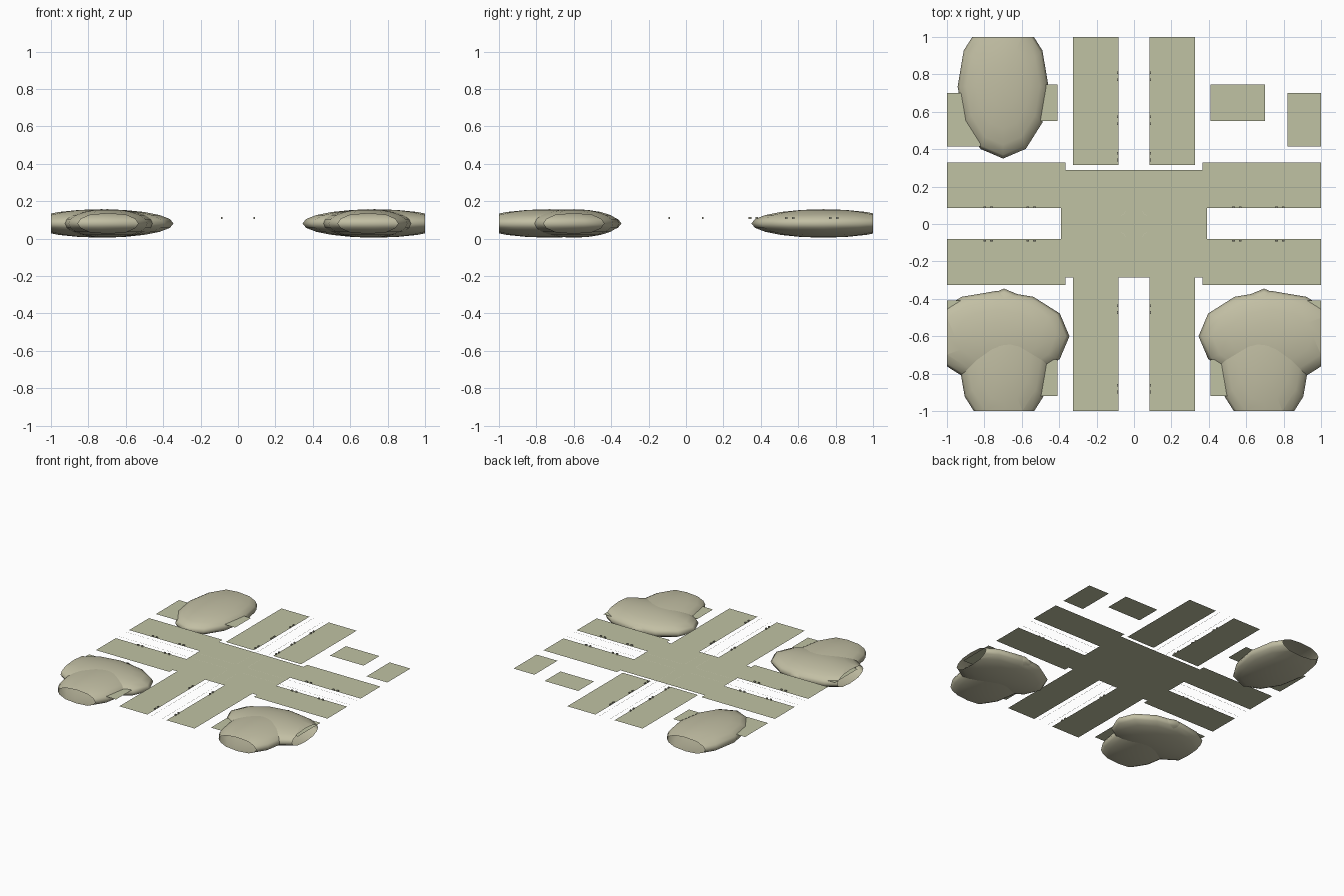
import bpy, bmesh, math
from mathutils import Matrix, Vector

if "Cube" in bpy.data.objects:
    bpy.data.objects.remove(bpy.data.objects["Cube"])

Z = 0.105          # height of the paved level
BLOB_Z = 0.081     # mid height of the shrubs


def material(name, rgb):
    mat = bpy.data.materials.new(name)
    mat.diffuse_color = (*rgb, 1)
    mat.use_nodes = True
    mat.node_tree.nodes["Principled BSDF"].inputs["Base Color"].default_value = mat.diffuse_color
    return mat


PAVING = material("paving", (0.53, 0.545, 0.37))
LEAVES = material("leaves", (0.54, 0.52, 0.37))
LINES = material("lines", (0.66, 0.64, 0.48))
METAL = material("fittings", (0.40, 0.40, 0.30))


def make_object(name, bm, mat):
    mesh = bpy.data.meshes.new(name)
    bm.to_mesh(mesh)
    bm.free()
    mesh.materials.append(mat)
    ob = bpy.data.objects.new(name, mesh)
    bpy.context.collection.objects.link(ob)
    return ob


def panel(name, x0, x1, y0, y1, z=Z):
    bm = bmesh.new()
    bm.faces.new([bm.verts.new(p) for p in
                  ((x0, y0, z), (x1, y0, z), (x1, y1, z), (x0, y1, z))])
    return make_object(name, bm, PAVING)


def shrub(name, x, y, along_x, cut):
    """Flattened 12-sided ellipsoid, trimmed open at the tile border."""
    bm = bmesh.new()
    bmesh.ops.create_uvsphere(bm, u_segments=12, v_segments=10, radius=1)
    bm.transform(Matrix.Diagonal((0.243, 0.385, 0.076, 1)))
    if along_x:
        bm.transform(Matrix.Rotation(math.pi / 2, 4, 'Z'))
    bm.transform(Matrix.Translation((x, y, BLOB_Z)))
    bmesh.ops.bisect_plane(bm, geom=bm.verts[:] + bm.edges[:] + bm.faces[:],
                           plane_co=cut, plane_no=cut, clear_outer=True)
    for f in bm.faces:
        f.smooth = True
    return make_object(name, bm, LEAVES)


def road_line(name, sx, sy):
    """Thin flat ribbon following the road edge round one corner."""
    bm = bmesh.new()
    rows = []
    for off in (0.0442, 0.0458):
        r = 0.075 - off
        pts = [(off, 1.0)]
        for i in range(7):
            a = math.pi + i * math.pi / 12
            pts.append((0.075 + r * math.cos(a), 0.075 + r * math.sin(a)))
        pts.append((1.0, off))
        rows.append([bm.verts.new((sx * px, sy * py, Z + 0.001)) for px, py in pts])
    for i in range(len(rows[0]) - 1):
        f = bm.faces.new((rows[0][i], rows[1][i], rows[1][i + 1], rows[0][i + 1]))
        f.normal_update()
        if f.normal.z < 0:
            f.normal_flip()
    return make_object(name, bm, LINES)


def kerb_fittings(name, spots):
    """Pairs of little blocks along the pavement edge."""
    bm = bmesh.new()
    for x, y, along_x in spots:
        for d in (-0.018, 0.018):
            px, py = (x + d, y) if along_x else (x, y + d)
            size = (0.014, 0.008, 0.010) if along_x else (0.008, 0.014, 0.010)
            m = Matrix.Translation((px, py, Z + 0.006)) @ Matrix.Diagonal((*size, 1))
            bmesh.ops.create_cube(bm, size=1, matrix=m)
    return make_object(name, bm, METAL)


# Crossing slab
panel("crossing_slab", -0.39, 0.39, -0.285, 0.29)

# Pavements, road-edge lines
for sx, ew in ((-1, "west"), (1, "east")):
    xs = sorted((sx * 0.083, sx * 0.325))
    panel(f"north_pavement_{ew}", *xs, 0.315, 1, Z + 0.0005)
    panel(f"south_pavement_{ew}", *xs, -1, -0.28, Z + 0.0005)
    xs = sorted((sx * 0.365, sx))
    panel(f"{ew}_pavement_north", *xs, 0.085, 0.33, Z + 0.0005)
    panel(f"{ew}_pavement_south", *xs, -0.325, -0.08, Z + 0.0005)
    for sy, ns in ((-1, "south"), (1, "north")):
        road_line(f"road_line_{ns}_{ew}", sx, sy)

    # Building plots
    inner = sorted((sx * 0.41, sx * 0.70))
    outer = sorted((sx * 0.82, sx))
    panel(f"north_inner_plot_{ew}", *inner, 0.55, 0.745)
    panel(f"north_outer_plot_{ew}", *outer, 0.415, 0.70)
    panel(f"south_inner_plot_{ew}", *inner, -0.92, -0.725)
    panel(f"south_outer_plot_{ew}", *outer, -0.69, -0.41)

    # Southern shrubs
    shrub(f"shrub_south_{ew}", sx * 0.695, -0.73, False, Vector((0, -1, 0)))
    shrub(f"shrub_side_{ew}", sx * 0.73, -0.60, True, Vector((sx, 0, 0)))

# Northern shrub
shrub("shrub_north_west", -0.70, 0.735, False, Vector((0, 1, 0)))

# Kerb fittings
spots = []
for s in (-1, 1):
    spots += [(s * 0.088, y, False) for y in (0.36, 0.555, 0.79, -0.455, -0.88)]
    spots += [(x, s * 0.09, True) for x in (-0.78, -0.55, 0.55, 0.78)]
kerb_fittings("kerb_fittings", spots)
